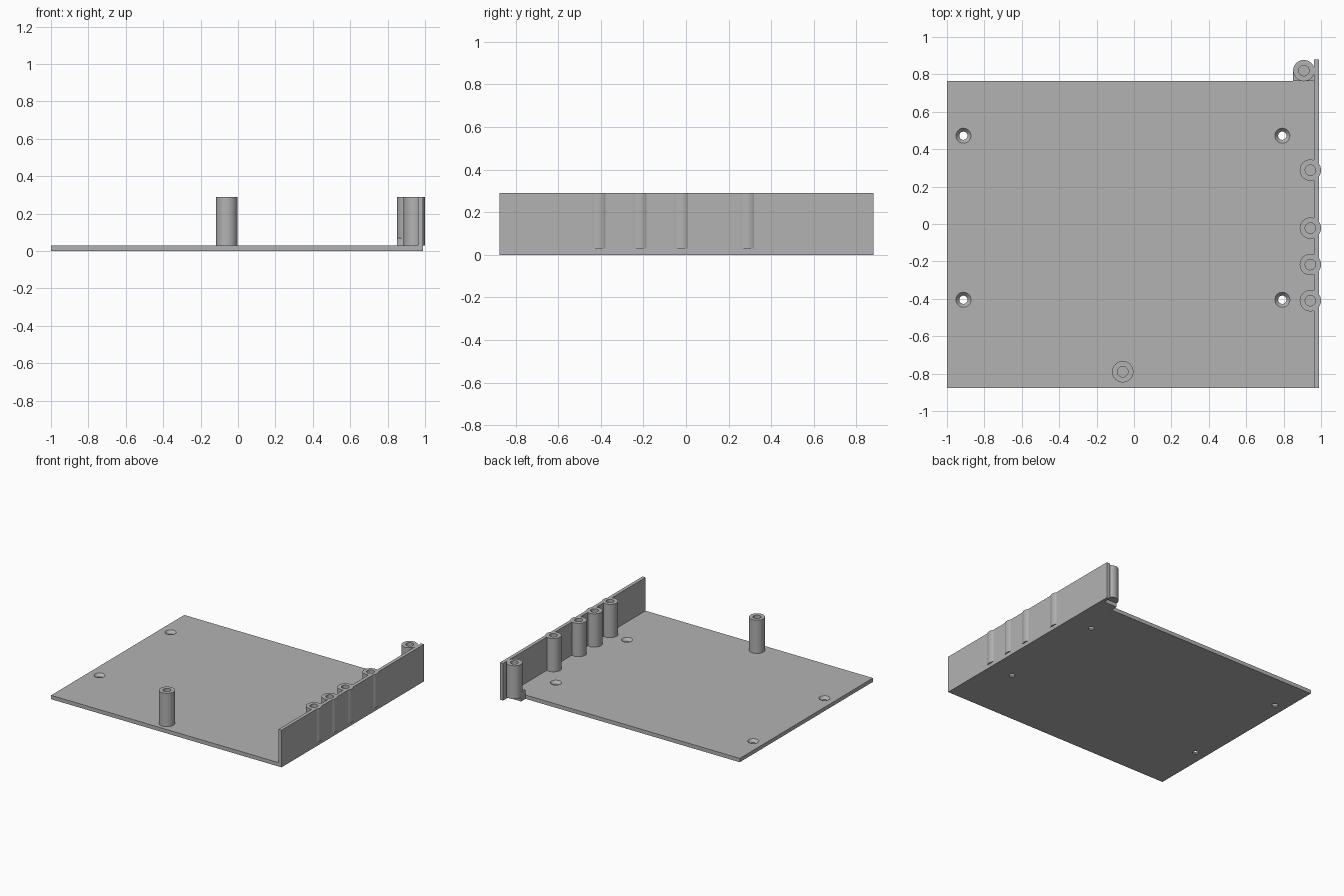
import bpy, math

cube = bpy.data.objects.get("Cube")
if cube:
    bpy.data.objects.remove(cube, do_unlink=True)

grey = bpy.data.materials.new("plain grey")
grey.use_nodes = True
colour = (0.45, 0.45, 0.45, 1)
grey.diffuse_color = colour
grey.node_tree.nodes["Principled BSDF"].inputs["Base Color"].default_value = colour

BASE, TOP = 0.03, 0.29
POST_R, BORE_R = 0.057, 0.028


def finish(name):
    ob = bpy.context.object
    ob.name = name
    ob.data.materials.append(grey)
    return ob


def box(name, low, high):
    mid = [(a + b) / 2 for a, b in zip(low, high)]
    bpy.ops.mesh.primitive_cube_add(size=1, location=mid)
    ob = finish(name)
    ob.scale = [b - a for a, b in zip(low, high)]
    bpy.ops.object.transform_apply(location=False, rotation=False, scale=True)
    return ob


def cone(name, x, y, z0, z1, r0, r1):
    bpy.ops.mesh.primitive_cone_add(vertices=48, radius1=r0, radius2=r1,
                                    depth=z1 - z0, location=(x, y, (z0 + z1) / 2))
    return finish(name)


def boolean(target, tool, operation="DIFFERENCE"):
    mod = target.modifiers.new(operation.lower(), "BOOLEAN")
    mod.operation, mod.solver, mod.object = operation, "EXACT", tool
    bpy.context.view_layer.objects.active = target
    bpy.ops.object.modifier_apply(modifier=mod.name)
    bpy.data.objects.remove(tool, do_unlink=True)


def smooth(ob):
    bpy.ops.object.select_all(action="DESELECT")
    ob.select_set(True)
    bpy.context.view_layer.objects.active = ob
    bpy.ops.object.shade_smooth_by_angle(angle=math.radians(30))


# Base plate with four countersunk screw holes
plate = box("base_plate", (-1, -0.877, 0), (0.99, 0.765, BASE))
for x in (-0.912, 0.793):
    for y in (-0.405, 0.472):
        boolean(plate, cone("screw_hole", x, y, -0.01, 0.05, 0.022, 0.022))
        boolean(plate, cone("countersink", x, y, 0.008, BASE + 0.001, 0.022, 0.041))
smooth(plate)

# Side wall, foot block for the corner post, and the posts merged into them
wall = box("side_wall", (0.963, -0.877, 0), (0.99, 0.88, TOP))
boolean(wall, box("corner_foot", (0.85, 0.765, 0), (0.98, 0.82, 0.07)), "UNION")
wall_posts = [(0.943, y) for y in (-0.41, -0.217, -0.022, 0.288)] + [(0.908, 0.82)]
for x, y in wall_posts:
    boolean(wall, cone("post", x, y, BASE, TOP, POST_R, POST_R), "UNION")
for x, y in wall_posts:
    boolean(wall, cone("bore", x, y, 0.06, TOP + 0.05, BORE_R, BORE_R))
smooth(wall)

# Free-standing post near the front edge
front_post = cone("front_post", -0.06, -0.79, BASE, TOP, POST_R, POST_R)
boolean(front_post, cone("bore", -0.06, -0.79, 0.06, TOP + 0.05, BORE_R, BORE_R))
smooth(front_post)
